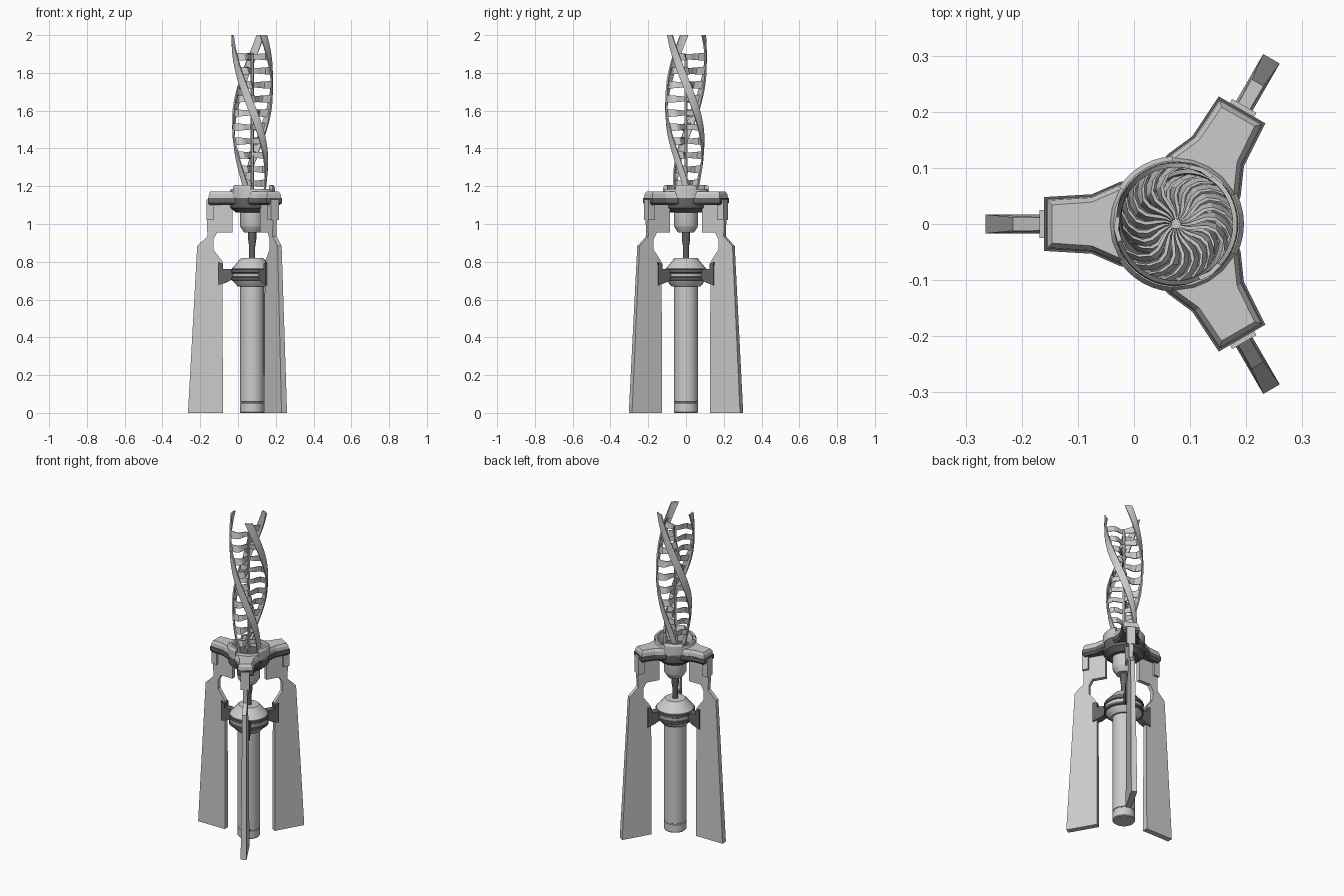
import bpy, math
from mathutils import Vector, Matrix

if "Cube" in bpy.data.objects:
    bpy.data.objects.remove(bpy.data.objects["Cube"])

CX = 0.075            # the vertical axis of the machine
ARMS = (180, 60, -60)  # leg directions
TABS = (0, 120, 240)   # collar tab directions


def material(name, v):
    m = bpy.data.materials.new(name)
    m.diffuse_color = (v, v, v, 1)
    m.use_nodes = True
    m.node_tree.nodes["Principled BSDF"].inputs["Base Color"].default_value = m.diffuse_color
    return m


LIGHT = material("light grey", 0.60)
DARK = material("dark grey", 0.13)


def build(name, verts, faces, mat, angle=0, smooth=False):
    """Mesh in (radial, tangential, z) coordinates, turned about the axis."""
    turn = Matrix.Translation((CX, 0, 0)) @ Matrix.Rotation(math.radians(angle), 4, 'Z')
    me = bpy.data.meshes.new(name)
    me.from_pydata([turn @ Vector(v) for v in verts], [], faces)
    me.materials.append(mat)
    ob = bpy.data.objects.new(name, me)
    bpy.context.collection.objects.link(ob)
    bpy.ops.object.select_all(action='DESELECT')
    ob.select_set(True)
    bpy.context.view_layer.objects.active = ob
    bpy.ops.object.mode_set(mode='EDIT')
    bpy.ops.mesh.select_all(action='SELECT')
    bpy.ops.mesh.normals_make_consistent(inside=False)
    bpy.ops.object.mode_set(mode='OBJECT')
    if smooth:
        bpy.ops.object.shade_smooth_by_angle(angle=math.radians(32))
    return ob


def loft(name, loops, mat, angle=0, smooth=False, closed=False):
    """Skin equal-length loops; cap the ends, or join last to first."""
    n, k = len(loops[0]), len(loops)
    verts = [p for l in loops for p in l]
    faces = []
    for i in range(k if closed else k - 1):
        a, b = i * n, ((i + 1) % k) * n
        faces += [(a + j, a + (j + 1) % n, b + (j + 1) % n, b + j) for j in range(n)]
    if not closed:
        faces += [tuple(range(n)), tuple(range((k - 1) * n, k * n))]
    return build(name, verts, faces, mat, angle, smooth)


def lathe(name, profile, mat, sides=24, closed=False):
    loops = [[(r * math.cos(t), r * math.sin(t), z)
              for t in (2 * math.pi * i / sides for i in range(sides))] for r, z in profile]
    return loft(name, loops, mat, 0, True, closed)


def slab(name, outline, half, mat, angle):
    """Radial outline (r, z) with half thickness given by a rule on z."""
    return loft(name, [[(r, s * half(z), z) for r, z in outline] for s in (-1, 1)], mat, angle)


def plan(outline, z, grow=0.0):
    """Mirror half an arm outline (r, half width) into a closed loop at z."""
    pts = [(r + (grow if i == 0 else 0), w + grow) for i, (r, w) in enumerate(outline)]
    return [(r, w, z) for r, w in pts] + [(r, -w, z) for r, w in reversed(pts)]


# Central column, neck rod and upper socket
lathe("column", [(0.061, 0), (0.064, 0.004), (0.064, 0.05), (0.061, 0.052), (0.061, 0.058),
                 (0.064, 0.06), (0.064, 0.70)], LIGHT)
lathe("neck_rod", [(0.016, 0.80), (0.016, 0.88), (0.022, 0.92), (0.022, 0.97)], DARK, 12)
lathe("upper_socket", [(0.042, 0.955), (0.062, 0.985), (0.064, 0.99), (0.064, 1.09)], LIGHT)

# Bulb with dark bands
lathe("bulb", [(0.075, 0.668), (0.105, 0.702), (0.108, 0.71), (0.108, 0.765),
               (0.10, 0.772), (0.064, 0.815), (0.058, 0.82)], LIGHT)
for z0, z1 in ((0.70, 0.722), (0.738, 0.762)):
    lathe("bulb_band", [(0.106, z0), (0.113, z0 + 0.004), (0.113, z1 - 0.004), (0.106, z1)], DARK)

# Legs, clamps and hub arms
leg_line = [(0.155, 0), (0.34, 0), (0.291, 0.883), (0.237, 0.935), (0.24, 1.02), (0.24, 1.12),
            (0.105, 1.12), (0.105, 0.955), (0.185, 0.955), (0.205, 0.92), (0.205, 0.865),
            (0.157, 0.80)]
clamp_line = [(0.18, 0.675), (0.18, 0.798), (0.155, 0.79), (0.155, 0.762), (0.10, 0.762),
              (0.10, 0.71), (0.135, 0.69)]
arm_line = [(0.228, 0.041), (0.15, 0.046), (0.10, 0.068), (0.085, 0.07)]
for a in ARMS:
    slab("leg", leg_line, lambda z: 0.017 - 0.005 * min(z, 0.9) / 0.9, LIGHT, a)
    slab("leg_head", [(0.205, 1.02), (0.243, 1.02), (0.243, 1.13), (0.205, 1.13)],
         lambda z: 0.025, LIGHT, a)
    slab("leg_clamp", clamp_line, lambda z: 0.021, DARK, a)
    loft("hub_arm_base", [plan(arm_line, 1.10, -0.003), plan(arm_line, 1.112, 0.007),
                          plan(arm_line, 1.137, 0.007)], DARK, a)
    loft("hub_arm_cover", [plan(arm_line, 1.137, 0.003), plan(arm_line, 1.158, 0.001),
                           plan(arm_line, 1.173, -0.007)], LIGHT, a)

# Hub body with open collar
lathe("hub_body", [(0.085, 1.06), (0.115, 1.085), (0.118, 1.10), (0.118, 1.137)], DARK)
lathe("collar", [(0.118, 1.13), (0.118, 1.172), (0.112, 1.185), (0.10, 1.185),
                 (0.095, 1.175), (0.095, 1.13)], LIGHT, 24, True)
for a in TABS:
    loops = []
    for i in range(7):
        t = math.radians(-27 + 9 * i)
        loops.append([(r * math.cos(t), r * math.sin(t), z) for r, z in
                      ((0.099, 1.14), (0.121, 1.14), (0.121, 1.192), (0.113, 1.206), (0.099, 1.206))])
    loft("collar_tab", loops, LIGHT, a)

# Twisted spire: three ribbons, a thin core and tiers of curved rungs
TWIST = math.radians(-217)


def spin(z):
    return math.radians(185) + TWIST * (z - 2)


def reach(z):
    s = max(0.0, min(1.0, (z - 1.15) / 0.5))
    return 0.062 + 0.043 * math.sin(s * math.pi / 2)


def polar(r, t, z):
    return (r * math.cos(t), r * math.sin(t), z)


lathe("spire_core", [(0.009, 1.13), (0.009, 1.90)], LIGHT, 6)
for a in (0, 120, 240):
    loops = []
    for i in range(33):
        z = 1.13 + 0.87 * i / 32
        r, t = reach(z), spin(z)
        d = (0.014 + 0.008 * min(1, (z - 1.13) / 0.4)) / r
        loops.append([polar(r - 0.004, t - d, z), polar(r + 0.004, t - d, z),
                      polar(r + 0.006, t, z), polar(r + 0.004, t + d, z),
                      polar(r - 0.004, t + d, z), polar(r - 0.002, t, z)])
    loft("spire_ribbon", loops, LIGHT, a, True)
    for k in range(10):
        zc = 1.215 + 0.0745 * k
        loops = []
        for i in range(7):
            f = i / 6
            r = 0.006 + f * (reach(zc) - 0.006)
            bow = math.radians(28) * math.sin(math.pi * f)
            h = 0.013 + 0.008 * f
            d = min(0.3, 0.003 / r)
            loops.append([polar(r, spin(zc + s * h) + bow + e * d, zc + s * h)
                          for s, e in ((-1, -1), (-1, 1), (1, 1), (1, -1))])
        loft("spire_rung", loops, LIGHT, a, True)
